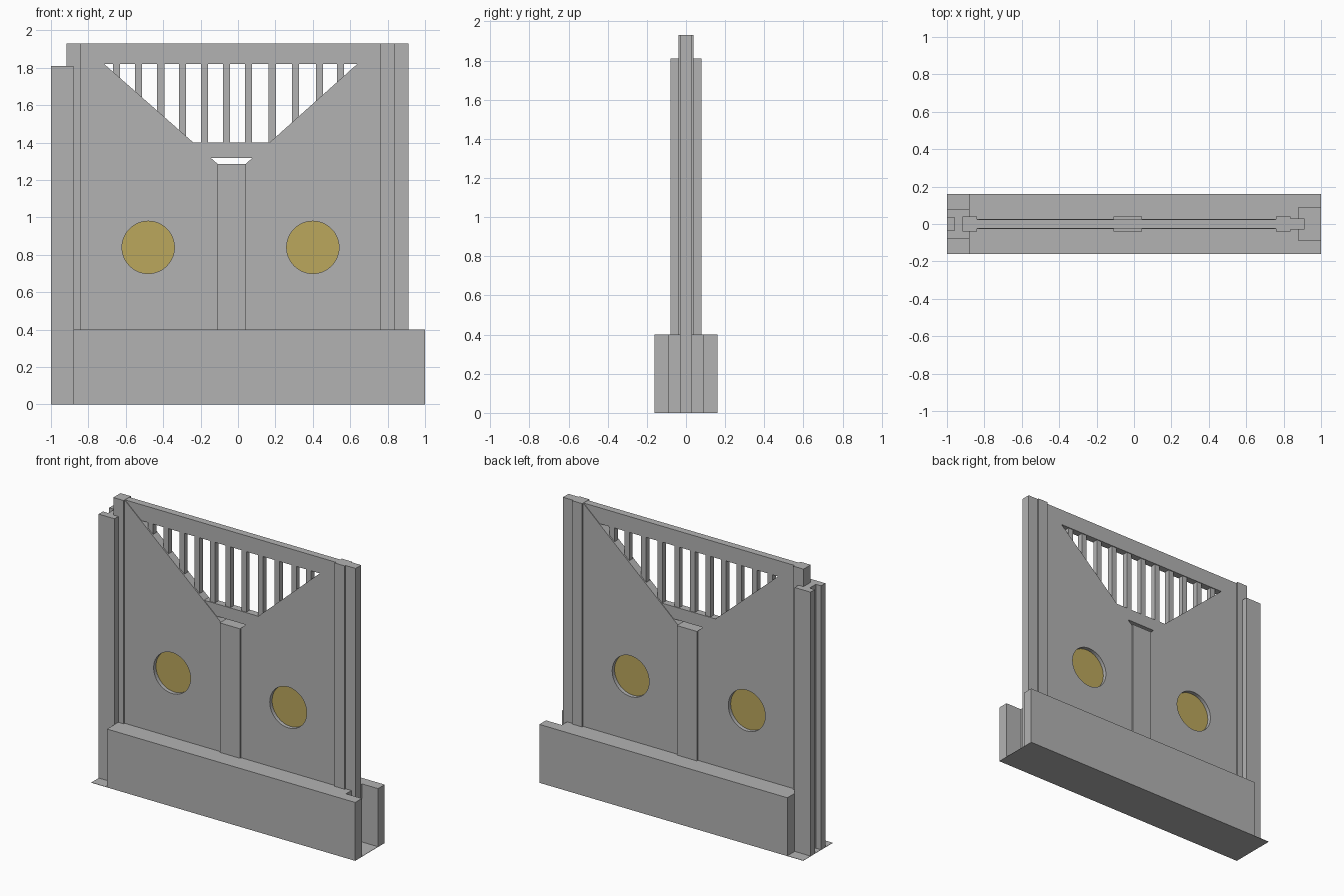
import bpy, bmesh, math
from mathutils import Vector

if "Cube" in bpy.data.objects:
    bpy.data.objects.remove(bpy.data.objects["Cube"])


def material(name, rgb):
    m = bpy.data.materials.new(name)
    m.diffuse_color = (*rgb, 1)
    m.use_nodes = True
    m.node_tree.nodes["Principled BSDF"].inputs["Base Color"].default_value = m.diffuse_color
    return m


GREY = material("grey metal", (0.45, 0.45, 0.45))
GOLD = material("dull gold", (0.50, 0.39, 0.107))


def prism(name, points, lo, hi, axis="z", mat=GREY):
    """Extrude a 2D profile: xy along z, or xz along y."""
    def at(p, d):
        return Vector((p[0], p[1], d)) if axis == "z" else Vector((p[0], d, p[1]))
    bm = bmesh.new()
    face = bm.faces.new([bm.verts.new(at(p, lo)) for p in points])
    ext = bmesh.ops.extrude_face_region(bm, geom=[face])
    verts = [v for v in ext["geom"] if isinstance(v, bmesh.types.BMVert)]
    bmesh.ops.translate(bm, verts=verts, vec=at((0, 0), hi - lo))
    bmesh.ops.recalc_face_normals(bm, faces=bm.faces)
    mesh = bpy.data.meshes.new(name)
    bm.to_mesh(mesh)
    bm.free()
    mesh.materials.append(mat)
    ob = bpy.data.objects.new(name, mesh)
    bpy.context.collection.objects.link(ob)
    return ob


def box(name, x0, x1, half_y, z0, z1):
    return prism(name, [(x0, -half_y), (x1, -half_y), (x1, half_y), (x0, half_y)], z0, z1)


def circle(cx, cz, r, n=48):
    return [(cx + r * math.cos(2 * math.pi * i / n),
             cz + r * math.sin(2 * math.pi * i / n)) for i in range(n)]


# base: solid block with an open channel in its right end, on a thin plate
prism("base", [(-0.88, -0.16), (1, -0.16), (1, -0.088), (0.88, -0.088),
               (0.88, 0.088), (1, 0.088), (1, 0.16), (-0.88, 0.16)], 0, 0.4)
box("base_plate", -1, 1, 0.16, 0, 0.002)

# slotted socket post on the left end
prism("socket_post", [(-1, -0.08), (-0.88, -0.08), (-0.88, 0.08), (-1, 0.08),
                      (-1, 0.034), (-0.96, 0.034), (-0.96, -0.034), (-1, -0.034)], 0, 1.81)

# upright frame posts, and the tongue that fits a neighbouring slot
box("left_frame_post", -0.918, -0.84, 0.039, 0.3, 1.93)
box("right_frame_post", 0.76, 0.836, 0.039, 0.3, 1.93)
box("right_tongue", 0.836, 0.912, 0.03, 0.002, 1.93)
box("centre_post", -0.11, 0.042, 0.039, 0.3, 1.287)

# sloping panels, each with a round window
for side, outer, inner, cx in (("left", -0.84, -0.11, -0.48), ("right", 0.76, 0.042, 0.40)):
    panel = prism(side + "_panel", [(outer, 0.35), (inner, 0.35), (inner, 1.287), (outer, 1.93)],
                  -0.028, 0.028, "y")
    cutter = prism("window_cutter", circle(cx, 0.84, 0.14), -0.1, 0.1, "y")
    cutter.hide_render = True
    cut = panel.modifiers.new("window", "BOOLEAN")
    cut.operation, cut.solver, cut.object = "DIFFERENCE", "EXACT", cutter
    bpy.context.view_layer.objects.active = panel
    bpy.ops.object.modifier_apply(modifier=cut.name)
    bpy.data.objects.remove(cutter)
    prism(side + "_window_disc", circle(cx, 0.84, 0.14), -0.002, 0.002, "y", GOLD)

# grille rails and bars
box("top_rail", -0.84, 0.76, 0.024, 1.82, 1.929)
box("lower_rail", -0.24, 0.17, 0.024, 1.318, 1.402)
for x in (-0.65, -0.533, -0.413, -0.297, -0.18, -0.062, 0.057, 0.183, 0.308, 0.436, 0.548):
    box("grille_bar", x - 0.019, x + 0.019, 0.018, 1.38, 1.84)
